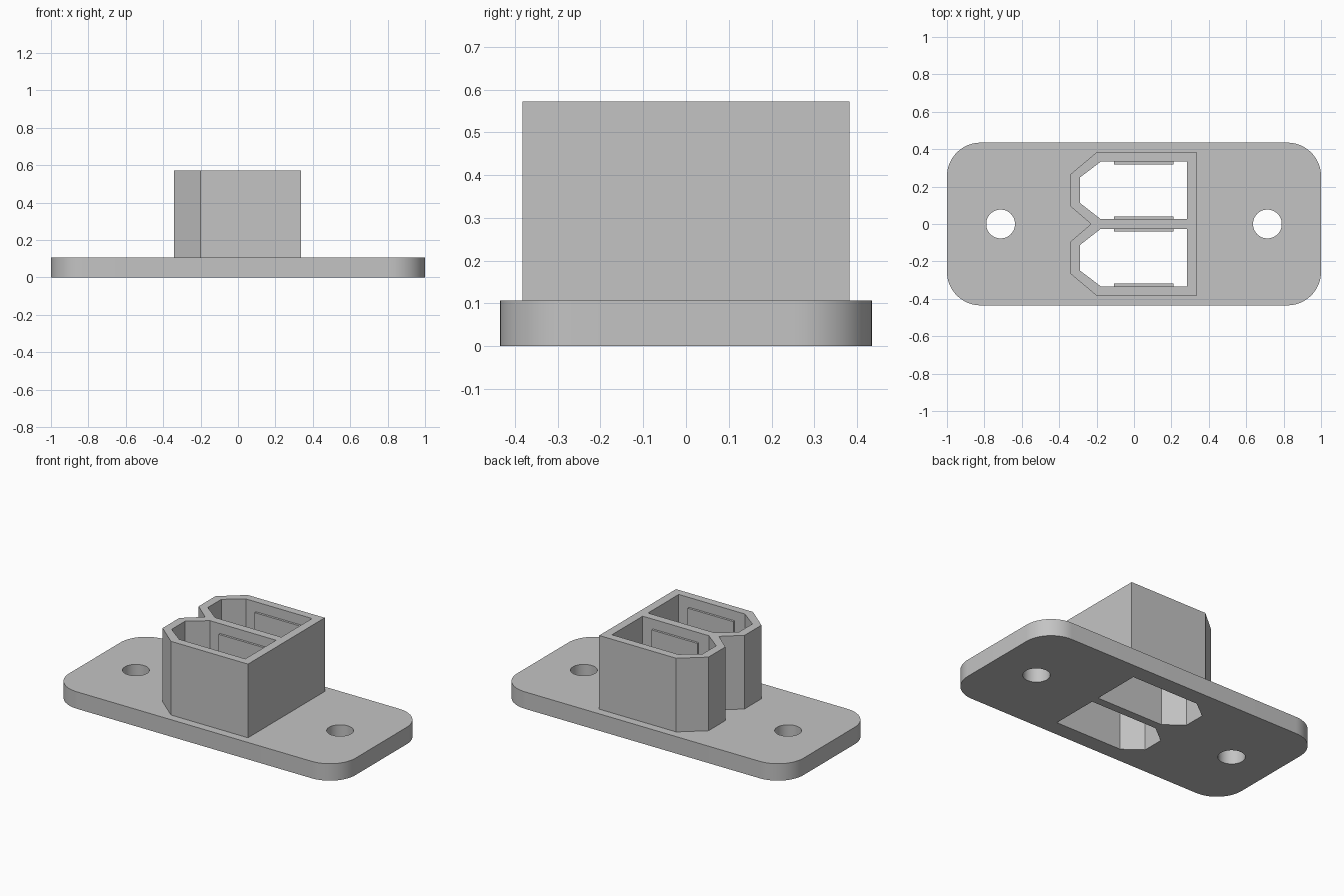
import bpy, bmesh, math

if "Cube" in bpy.data.objects:
    bpy.data.objects.remove(bpy.data.objects["Cube"], do_unlink=True)

grey = bpy.data.materials.new("light_grey_plastic")
grey.use_nodes = True
GREY = (0.55, 0.55, 0.55, 1)
grey.diffuse_color = GREY
grey.node_tree.nodes["Principled BSDF"].inputs["Base Color"].default_value = GREY

PLATE_TOP, HOUSING_TOP = 0.107, 0.572


def prism(name, outline, z0, z1):
    """Extrude a counter-clockwise outline from z0 to z1."""
    bm = bmesh.new()
    base = bm.faces.new([bm.verts.new((x, y, z0)) for x, y in outline])
    top = bmesh.ops.extrude_face_region(bm, geom=[base])["geom"]
    verts = [v for v in top if isinstance(v, bmesh.types.BMVert)]
    bmesh.ops.translate(bm, verts=verts, vec=(0, 0, z1 - z0))
    bmesh.ops.recalc_face_normals(bm, faces=bm.faces)
    mesh = bpy.data.meshes.new(name)
    bm.to_mesh(mesh)
    bm.free()
    mesh.materials.append(grey)
    obj = bpy.data.objects.new(name, mesh)
    bpy.context.collection.objects.link(obj)
    return obj


def arc(cx, cy, r, start, end, steps):
    angles = [math.radians(start + (end - start) * i / steps) for i in range(steps + 1)]
    return [(cx + r * math.cos(a), cy + r * math.sin(a)) for a in angles]


def flip(outline):
    """Mirror an outline across y = 0, keeping its winding."""
    return [(x, -y) for x, y in reversed(outline)]


def activate(obj):
    bpy.ops.object.select_all(action="DESELECT")
    obj.select_set(True)
    bpy.context.view_layer.objects.active = obj


def cut(obj, cutters):
    activate(obj)
    for cutter in cutters:
        cutter.hide_render = True
        mod = obj.modifiers.new("cut", "BOOLEAN")
        mod.operation, mod.solver, mod.object = "DIFFERENCE", "EXACT", cutter
        bpy.ops.object.modifier_apply(modifier=mod.name)


# Mounting plate with rounded corners
R, HX, HY = 0.18, 1.0, 0.435
corners = [(1, 1), (-1, 1), (-1, -1), (1, -1)]
plate_outline = []
for i, (sx, sy) in enumerate(corners):
    plate_outline += arc(sx * (HX - R), sy * (HY - R), R, 90 * i, 90 * i + 90, 16)
plate = prism("mounting_plate", plate_outline, 0, PLATE_TOP)

# Twin housing, each half with a chamfered left end
half = [(0.338, 0.383), (-0.2, 0.383), (-0.342, 0.264), (-0.342, 0.096)]
housing = prism("socket_housing", half + [(-0.23, 0)] + flip(half), PLATE_TOP, HOUSING_TOP)

# Through openings and screw holes
opening = [(0.284, 0.026), (0.284, 0.333), (-0.178, 0.333),
           (-0.29, 0.248), (-0.29, 0.113), (-0.178, 0.026)]
cavities = [prism("cavity_cutter", o, -0.1, 0.7) for o in (opening, flip(opening))]
holes = [prism("hole_cutter", arc(s * 0.713, 0, 0.077, 0, 352.5, 47), -0.1, 0.3)
         for s in (-1, 1)]
cut(plate, cavities + holes)
cut(housing, cavities)
for cutter in cavities + holes:
    bpy.data.objects.remove(cutter, do_unlink=True)

activate(plate)
bpy.ops.object.shade_smooth_by_angle(angle=math.radians(30))

# Thin retaining ribs on the long walls of each opening
for side, sign in (("left", 1), ("right", -1)):
    for place, y0, y1 in (("outer", 0.319, 0.338), ("inner", 0.02, 0.04)):
        rib = [(-0.107, y0), (0.212, y0), (0.212, y1), (-0.107, y1)]
        prism(f"{side}_{place}_rib", rib if sign > 0 else flip(rib), 0.29, 0.51)
